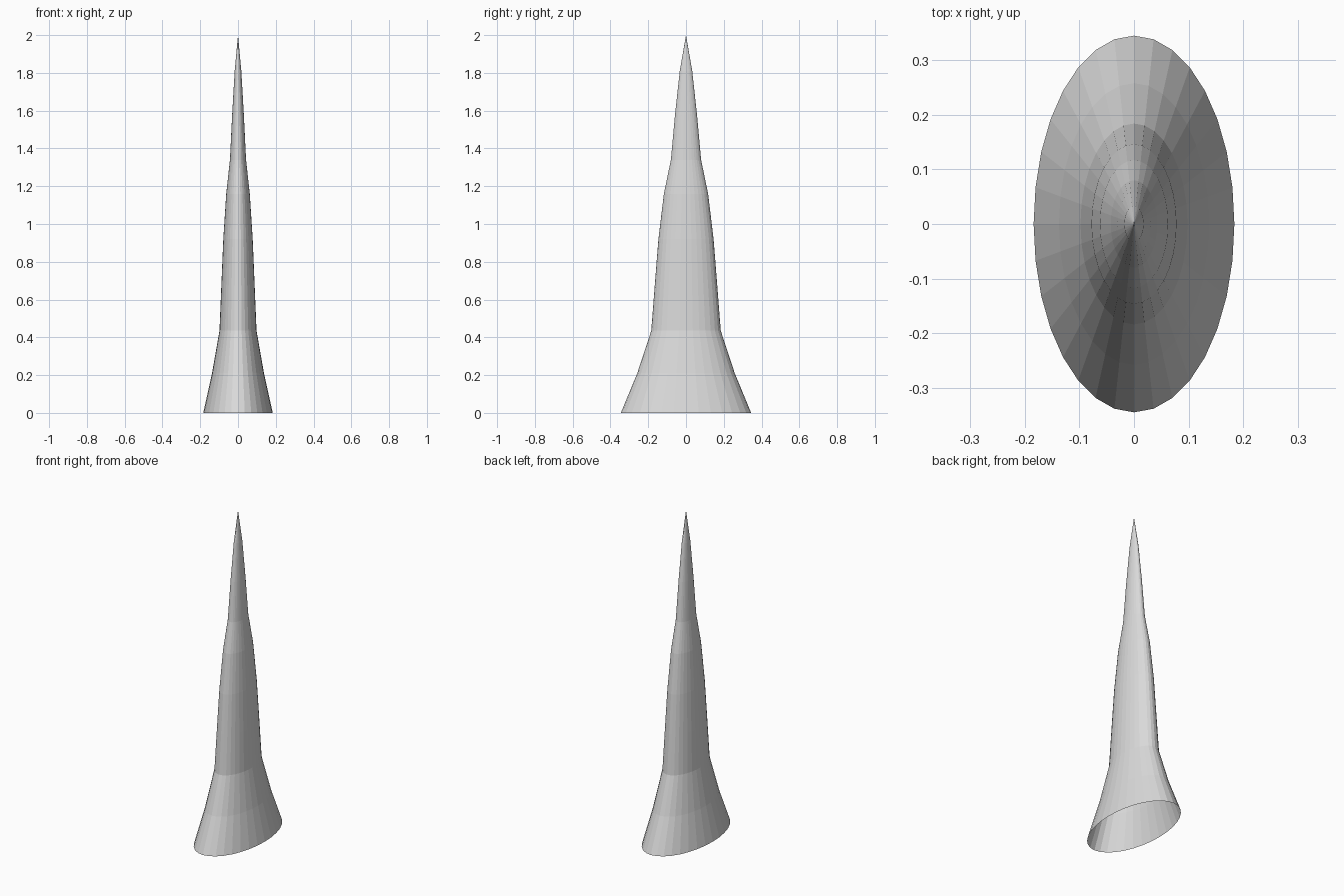
import bpy
import bmesh
import math

cube = bpy.data.objects.get("Cube")
if cube:
    bpy.data.objects.remove(cube, do_unlink=True)

SIDES = 32
FLATTEN = 0.533  # width relative to depth

# Half depth and height of each ring, from the flared base upwards
PROFILE = [(0.345, 0.0), (0.258, 0.21), (0.184, 0.435), (0.165, 0.68),
           (0.146, 0.92), (0.117, 1.16), (0.08, 1.34), (0.058, 1.58),
           (0.033, 1.81)]
TIP_HEIGHT = 2.0

# Plain grey surface
grey = bpy.data.materials.new("light_grey")
grey.use_nodes = True
colour = (0.7, 0.7, 0.7, 1.0)
grey.diffuse_color = colour
grey.node_tree.nodes["Principled BSDF"].inputs["Base Color"].default_value = colour

# Elliptical hollow spike, open at the bottom
bm = bmesh.new()
rings = []
for radius, z in PROFILE:
    rings.append([bm.verts.new((radius * FLATTEN * math.cos(math.tau * i / SIDES),
                                radius * math.sin(math.tau * i / SIDES), z))
                  for i in range(SIDES)])
for low, high in zip(rings, rings[1:]):
    for i in range(SIDES):
        j = (i + 1) % SIDES
        bm.faces.new((low[i], low[j], high[j], high[i]))

# Pointed tip
tip = bm.verts.new((0, 0, TIP_HEIGHT))
for i in range(SIDES):
    bm.faces.new((rings[-1][i], rings[-1][(i + 1) % SIDES], tip))

mesh = bpy.data.meshes.new("spike")
bm.to_mesh(mesh)
bm.free()
mesh.materials.append(grey)
spike = bpy.data.objects.new("spike", mesh)
bpy.context.collection.objects.link(spike)
